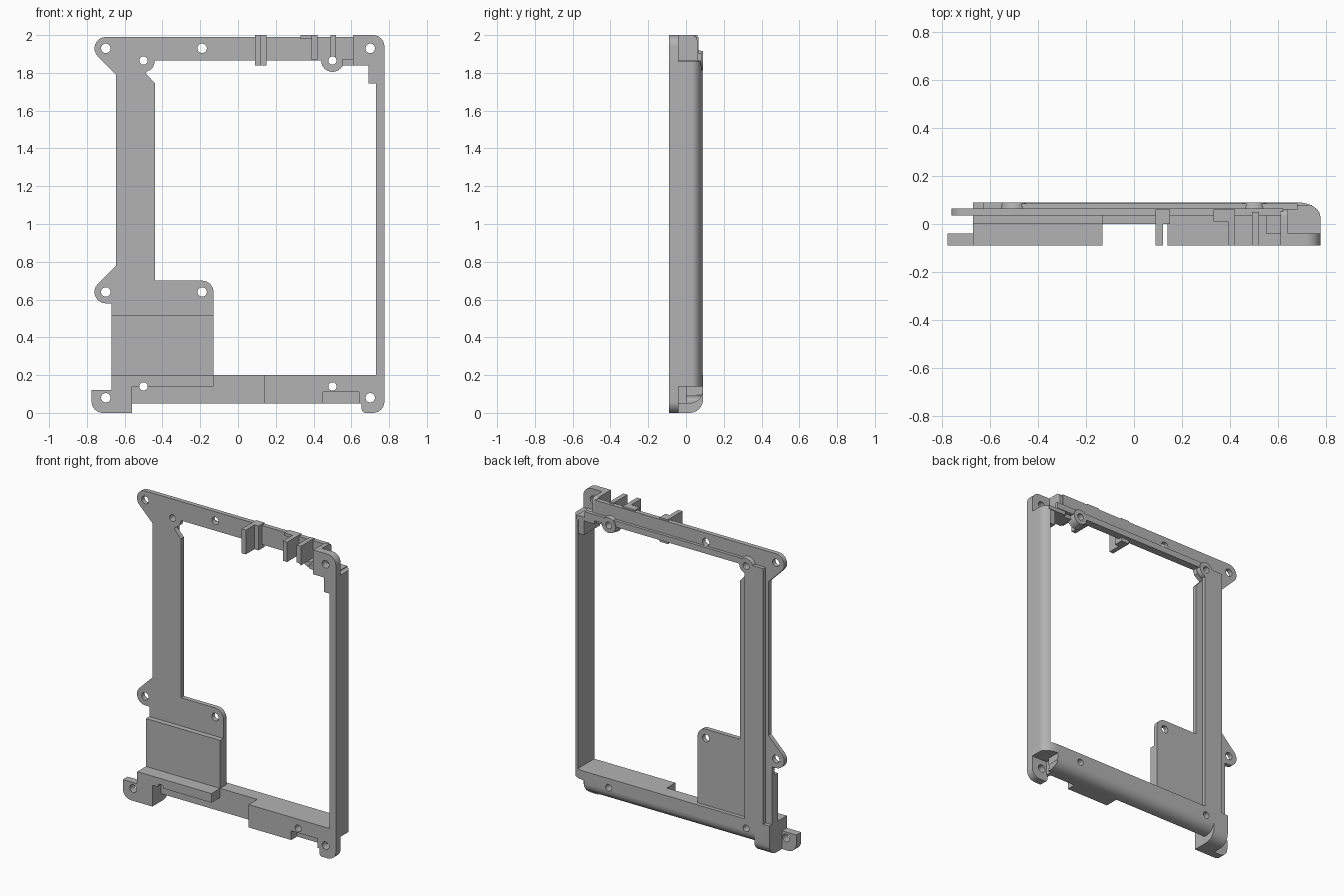
import bpy, bmesh, math
from mathutils import Matrix, Vector

if "Cube" in bpy.data.objects:
    bpy.data.objects.remove(bpy.data.objects["Cube"], do_unlink=True)

grey = bpy.data.materials.new("plain grey")
grey.use_nodes = True
grey.diffuse_color = (0.45, 0.45, 0.45, 1)
grey.node_tree.nodes["Principled BSDF"].inputs["Base Color"].default_value = grey.diffuse_color

FRONT, BACK = -0.09, 0.09
PLATE = (0.035, 0.065)
LUG = (FRONT, -0.04)


def arc(cx, cy, r, a0, a1, n=8, ry=None):
    """Points along an arc, in degrees."""
    ry = ry or r
    angles = [math.radians(a0 + (a1 - a0) * i / n) for i in range(n + 1)]
    return [(cx + r * math.cos(a), cy + ry * math.sin(a)) for a in angles]


def finish(name, bm):
    bmesh.ops.recalc_face_normals(bm, faces=bm.faces)
    mesh = bpy.data.meshes.new(name)
    bm.to_mesh(mesh)
    bm.free()
    mesh.materials.append(grey)
    ob = bpy.data.objects.new(name, mesh)
    bpy.context.collection.objects.link(ob)
    return ob


def prism(name, points, span, axis="y"):
    """Extrude a flat outline along one axis between two positions."""
    place = {"x": lambda u, v: (span[0], u, v),
             "y": lambda u, v: (u, span[0], v),
             "z": lambda u, v: (u, v, span[0])}[axis]
    bm = bmesh.new()
    face = bm.faces.new([bm.verts.new(place(u, v)) for u, v in points])
    new = bmesh.ops.extrude_face_region(bm, geom=[face])["geom"]
    step = Vector([span[1] - span[0] if a == axis else 0 for a in "xyz"])
    bmesh.ops.translate(bm, vec=step, verts=[g for g in new if isinstance(g, bmesh.types.BMVert)])
    return finish(name, bm)


def box(name, x, y, z):
    return prism(name, [(x[0], z[0]), (x[1], z[0]), (x[1], z[1]), (x[0], z[1])], y)


def cylinder(bm, x, z, y, r1, r2, sides=24):
    depth = y[1] - y[0]
    turn = Matrix.Translation((x, (y[0] + y[1]) / 2, z)) @ Matrix.Rotation(-math.pi / 2, 4, "X")
    bmesh.ops.create_cone(bm, cap_ends=True, segments=sides, radius1=r1, radius2=r2,
                          depth=depth, matrix=turn)


parts = []

# Thin back plate: post, top bar, ears and lower panel in one outline
outline = [(-0.67, 0.14), (-0.13, 0.14)] + arc(-0.19, 0.64, 0.06, 0, 90)
outline += [(-0.44, 0.70), (-0.44, 1.745), (-0.49, 1.80), (-0.45, 1.83), (-0.44, 1.865),
            (0.62, 1.865), (0.62, 1.99)]
outline += arc(-0.70, 1.93, 0.06, 90, 225) + [(-0.645, 1.79), (-0.645, 0.78)]
outline += arc(-0.70, 0.64, 0.06, 135, 270) + [(-0.67, 0.58)]
parts.append(prism("back_plate", outline, PLATE))

# Stiffening ribs on the back
parts.append(box("post_rib", (-0.625, -0.49), (0.06, BACK), (0.18, 1.88)))
parts.append(box("top_rib", (-0.5, 0.68), (0.06, 0.085), (1.865, 1.905)))

# Thick lower panel and its ledge
parts.append(box("panel_pad", (-0.67, -0.13), (0.0, 0.04), (0.14, 0.515)))
parts.append(box("panel_ledge", (-0.67, -0.13), (FRONT, 0.01), (0.14, 0.20)))

# Bottom rail with a rounded lower back edge
rail = [(0.0, 0.20), (0.0, 0.05)] + arc(0.02, 0.12, 0.07, -90, 0) + [(BACK, 0.20)]
bottom_rail = prism("bottom_rail", rail, (-0.67, 0.68), "x")
parts.append(bottom_rail)
end = [(FRONT, 0.14), (FRONT, 0.0), (0.02, 0.0)] + arc(0.02, 0.07, 0.07, -90, 0) + [(BACK, 0.14)]
parts.append(prism("rail_end_block", end, (-0.67, -0.56), "x"))

# Front box on the rail, with a notch in its lower edge
parts.append(prism("rail_box", [(0.14, 0.05), (0.45, 0.05), (0.45, 0.11), (0.64, 0.11),
                                (0.64, 0.05), (0.66, 0.05), (0.66, 0.20), (0.14, 0.20)],
                   (FRONT, 0.01)))
parts.append(box("notch_back", (0.45, 0.64), (-0.03, 0.01), (0.05, 0.11)))

# Side wall with a curled back edge
wall = [(0.73, FRONT), (0.775, FRONT)]
wall += [p for p in arc(0.68, 0.03, 0.095, 0, 58, ry=0.06)]
parts.append(prism("side_wall", wall + [(0.73, 0.081)], (0.14, 1.86), "z"))
corner = [(0.65, FRONT), (0.775, FRONT)] + arc(0.68, 0.03, 0.095, 0, 90, ry=0.06)
parts.append(prism("lower_corner", corner + [(0.65, BACK)], (0.14, 0.20), "z"))

# Upper corner: lug, stepped block and standing wall
parts.append(prism("upper_lug", [(0.615, 1.84), (0.69, 1.84), (0.69, 1.745), (0.735, 1.745),
                                 (0.735, 1.67), (0.775, 1.67)]
                   + arc(0.715, 1.94, 0.06, 0, 90) + [(0.615, 2.0)], LUG))
parts.append(box("corner_step", (0.69, 0.74), (-0.05, 0.075), (1.745, 1.86)))
parts.append(box("corner_shelf", (0.61, 0.74), (-0.05, 0.08), (1.84, 1.865)))
parts.append(box("corner_foot", (0.55, 0.62), (-0.04, 0.06), (1.84, 1.87)))
wall_side = [(FRONT, 2.0), (FRONT, 1.84), (0.06, 1.84)] + arc(0.03, 1.97, 0.03, 0, 90)
parts.append(prism("corner_wall", wall_side, (0.61, 0.64), "x"))

# Lower lugs
parts.append(prism("lower_lug_left", [(0.655, 0.02)] + arc(0.675, 0.02, 0.02, 180, 270, 4)
                   + arc(0.715, 0.06, 0.06, -90, 0) + [(0.775, 0.20), (0.655, 0.20)], LUG))
parts.append(prism("lower_lug_right", arc(-0.715, 0.06, 0.06, 180, 270)
                   + [(-0.56, 0.0), (-0.56, 0.14), (-0.67, 0.14), (-0.67, 0.12), (-0.775, 0.12)], LUG))

# Forward tabs on the top bar
for i, (x, z0) in enumerate([((0.09, 0.12), 1.84), ((0.39, 0.42), 1.87), ((0.49, 0.52), 1.87)]):
    parts.append(box(f"top_tab_{i + 1}", x, (FRONT, 0.05), (z0, 2.0)))
parts.append(box("tab_base", (0.09, 0.15), (0.0, 0.06), (1.84, 2.0)))
parts.append(box("tab_lip", (0.33, 0.42), (0.01, 0.06), (1.98, 2.0)))

# Screw bosses
for side, x in (("right", -0.5), ("left", 0.5)):
    bm = bmesh.new()
    cylinder(bm, x, 1.865, (0.035, BACK), 0.06, 0.05)
    parts.append(finish(f"boss_{side}", bm))

# One hidden cutter for every screw hole
bm = bmesh.new()
holes = [(-0.7, 1.93), (-0.19, 1.93), (0.7, 1.93), (-0.7, 0.64), (-0.19, 0.64),
         (-0.7, 0.08), (0.7, 0.08), (-0.5, 1.865), (0.5, 1.865), (-0.5, 0.14), (0.5, 0.14)]
for x, z in holes:
    r = 0.022 if abs(x) == 0.5 else 0.025
    cylinder(bm, x, z, (-0.2, 0.2), r, r)
cutter = finish("hole_cutter", bm)

# Apply the holes and smooth the rounded faces
for ob in parts:
    cut = ob.modifiers.new("holes", "BOOLEAN")
    cut.operation, cut.solver, cut.object = "DIFFERENCE", "EXACT", cutter
    bpy.ops.object.select_all(action="DESELECT")
    bpy.context.view_layer.objects.active = ob
    ob.select_set(True)
    bpy.ops.object.modifier_apply(modifier="holes")
    bpy.ops.object.shade_smooth_by_angle(angle=math.radians(30))
bpy.data.objects.remove(cutter, do_unlink=True)
